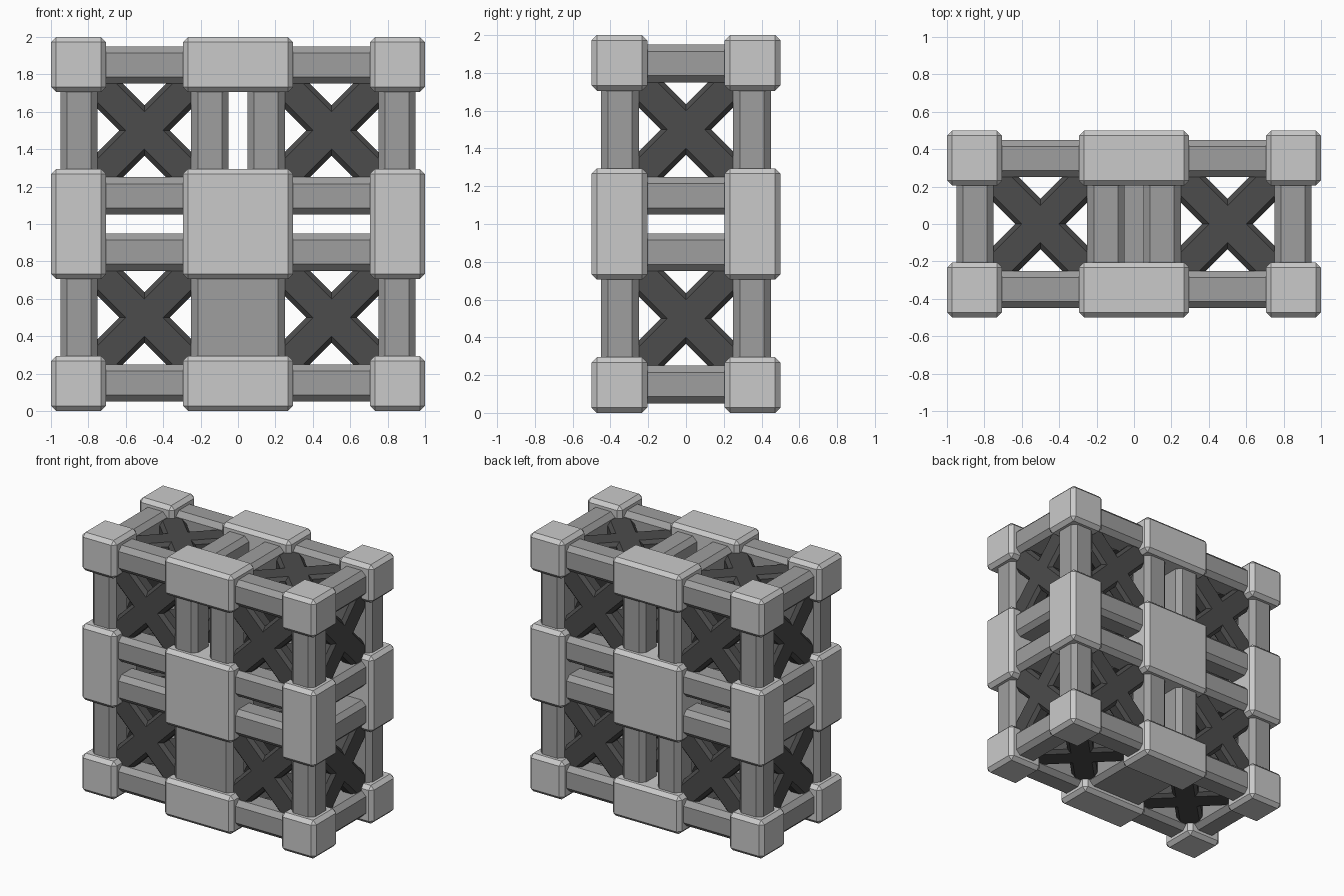
import bpy, bmesh, math
from mathutils import Matrix, Vector

if "Cube" in bpy.data.objects:
    bpy.data.objects.remove(bpy.data.objects["Cube"])


def material(name, v):
    m = bpy.data.materials.new(name)
    m.diffuse_color = (v, v, v, 1)
    m.use_nodes = True
    m.node_tree.nodes["Principled BSDF"].inputs["Base Color"].default_value = m.diffuse_color
    return m


LIGHT = material("light grey", 0.59)
MID = material("mid grey", 0.345)
DARK = material("dark grey", 0.072)


def chamfer_box(name, center, size, chamfer, mat, rotations=(Matrix.Identity(4),)):
    """Chamfered box; one copy per rotation, all in a single object."""
    me = bpy.data.meshes.new(name)
    bm = bmesh.new()
    for rot in rotations:
        part = bmesh.new()
        bmesh.ops.create_cube(part, size=1)
        bmesh.ops.scale(part, vec=size, verts=part.verts)
        bmesh.ops.bevel(part, geom=part.edges[:], offset=chamfer, segments=1,
                        affect='EDGES', clamp_overlap=True)
        part.transform(rot)
        tmp = bpy.data.meshes.new("tmp")
        part.to_mesh(tmp)
        part.free()
        bm.from_mesh(tmp)
        bpy.data.meshes.remove(tmp)
    bm.to_mesh(me)
    bm.free()
    me.materials.append(mat)
    ob = bpy.data.objects.new(name, me)
    ob.location = center
    bpy.context.collection.objects.link(ob)
    return ob


# Blocks at the corners and along the seams of the four stacked cubes
S = 0.295
COLS = [(-1 + S / 2, S), (0, 2 * S), (1 - S / 2, S)]
ROWS = [(S / 2, S), (1, 2 * S), (2 - S / 2, S)]
for x, w in COLS:
    for z, h in ROWS:
        for y in (-0.5 + S / 2, 0.5 - S / 2):
            chamfer_box("joint_block", (x, y, z), (w, S, h), 0.028, LIGHT)

# Beams along the cube edges
T, C, L = 0.2, 0.036, 0.7
XS = (-0.85, -0.15, 0.15, 0.85)
ZS = (0.15, 0.85, 1.15, 1.85)
for y in (-0.35, 0.35):
    for z in ZS:
        for x in (-0.5, 0.5):
            chamfer_box("cross_beam", (x, y, z), (L, T, T), C, MID)
    for x in XS:
        for z in (0.5, 1.5):
            if y < 0 and z < 1 and abs(x) < 0.5:
                continue  # replaced by the wide front post
            chamfer_box("upright_beam", (x, y, z), (T, T, L), C, MID)
for x in XS:
    for z in ZS:
        if z == ZS[0] and abs(x) < 0.5:
            continue  # replaced by the wide floor beam
        chamfer_box("depth_beam", (x, 0, z), (T, L, T), C, MID)

# Wide merged post and floor beam
chamfer_box("wide_front_post", (0, -0.35, 0.5), (0.5, T, L), C, MID)
chamfer_box("wide_floor_beam", (0, 0, 0.15), (0.5, L, T), C, MID)

# X braces on every cube face
for x in (-0.5, 0.5):
    for z in (0.5, 1.5):
        for axis in range(3):
            turn = (Matrix.Rotation(math.pi / 2, 4, 'Y'),
                    Matrix.Rotation(math.pi / 2, 4, 'X'),
                    Matrix.Identity(4))[axis]
            arms = [turn @ Matrix.Rotation(s * math.pi / 4, 4, 'Z') for s in (1, -1)]
            for side in (-0.35, 0.35):
                pos = Vector((x, 0, z))
                pos[axis] += side
                chamfer_box("x_brace", pos, (0.98, 0.19, 0.12), 0.025, DARK, arms)
